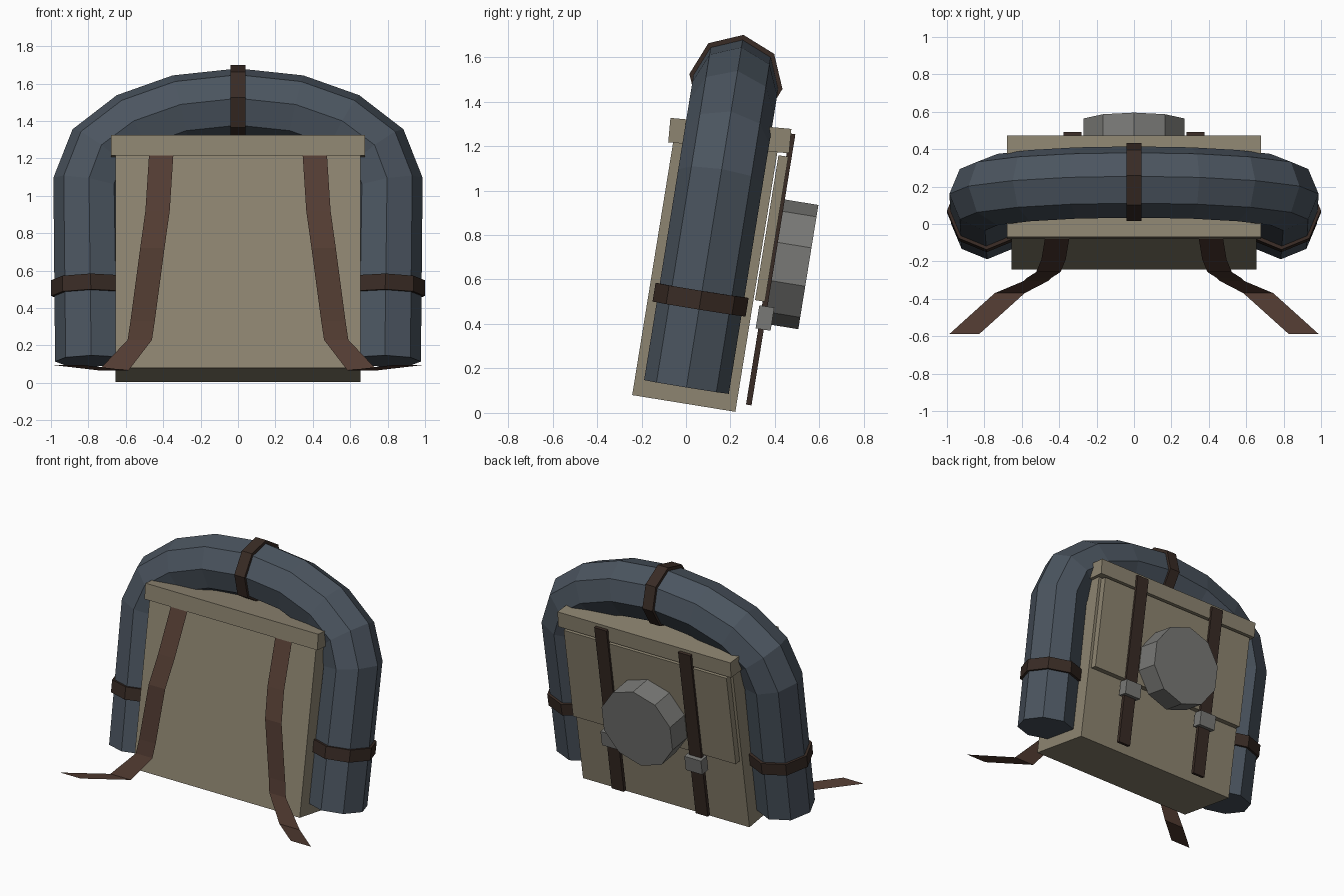
import bpy, bmesh
from math import radians, sin, cos, pi
from mathutils import Vector, Matrix

if "Cube" in bpy.data.objects:
    bpy.data.objects.remove(bpy.data.objects["Cube"])

# The whole pack leans back; parts are built upright and then tilted
LEAN = Matrix.Translation((0, -0.01, 0.0425)) @ Matrix.Rotation(radians(-9.2), 4, 'X')


def material(name, rgb):
    m = bpy.data.materials.new(name)
    m.diffuse_color = (*rgb, 1)
    m.use_nodes = True
    m.node_tree.nodes["Principled BSDF"].inputs["Base Color"].default_value = m.diffuse_color
    return m


CANVAS = material("canvas", (0.27, 0.235, 0.165))
BLANKET = material("blanket", (0.07, 0.09, 0.115))
LEATHER = material("leather", (0.085, 0.045, 0.032))
DARK = material("dark_leather", (0.04, 0.024, 0.018))
METAL = material("metal", (0.19, 0.19, 0.18))


def finish(name, bm, mat, matrix=LEAN):
    bmesh.ops.transform(bm, matrix=matrix, verts=bm.verts)
    bmesh.ops.recalc_face_normals(bm, faces=bm.faces)
    me = bpy.data.meshes.new(name)
    bm.to_mesh(me)
    bm.free()
    me.materials.append(mat)
    ob = bpy.data.objects.new(name, me)
    bpy.context.collection.objects.link(ob)
    return ob


def box(name, lo, hi, mat, matrix=LEAN):
    lo, hi = Vector(lo), Vector(hi)
    bm = bmesh.new()
    bmesh.ops.create_cube(bm, size=1)
    for v in bm.verts:
        v.co = (lo + hi) / 2 + v.co * (hi - lo)
    return finish(name, bm, mat, matrix)


def tube(name, path, r, mat, sides=8):
    """Mitred tube along an (x, z) path, with a corner on the outer rim."""
    pts = [Vector(p) for p in path]
    bm = bmesh.new()
    rings = []
    for i, p in enumerate(pts):
        a = (p - pts[max(i - 1, 0)]).normalized()
        b = (pts[min(i + 1, len(pts) - 1)] - p).normalized()
        t = (a + b).normalized()
        n = Vector((-t.y, t.x))
        rings.append([bm.verts.new((p.x + n.x * r * cos(k * 2 * pi / sides),
                                    r * sin(k * 2 * pi / sides),
                                    p.y + n.y * r * cos(k * 2 * pi / sides)))
                      for k in range(sides)])
    for ra, rb in zip(rings, rings[1:]):
        for k in range(sides):
            j = (k + 1) % sides
            bm.faces.new((ra[k], ra[j], rb[j], rb[k]))
    bm.faces.new(rings[0])
    bm.faces.new(rings[-1])
    return finish(name, bm, mat)


def ribbon(name, path, side, mat):
    """Flat strap: each path entry is centre x, y, z and width."""
    bm = bmesh.new()
    rows = [[bm.verts.new((side * (x + s * w / 2), y, z)) for s in (-1, 1)]
            for x, y, z, w in path]
    for a, b in zip(rows, rows[1:]):
        bm.faces.new((a[0], a[1], b[1], b[0]))
    return finish(name, bm, mat, Matrix())


# Bag, lid and rear flap
box("bag_body", (-0.655, -0.235, 0), (0.655, 0.235, 1.2), CANVAS)
box("bag_lid", (-0.68, -0.273, -0.055), (0.68, 0.273, 0.055), CANVAS,
    Matrix.Translation((0, 0.197, 1.247)) @ Matrix.Rotation(radians(-5.2), 4, 'X'))
box("rear_flap", (-0.64, 0.242, 0.51), (0.64, 0.287, 1.17), CANVAS)

# Bedroll arched over the bag
half = [(0.785, 0.075), (0.797, 1.035), (0.73, 1.215), (0.557, 1.345), (0.307, 1.434)]
tube("bedroll", half + [(0, 1.467)] + [(-x, z) for x, z in reversed(half)], 0.193, BLANKET)
tube("bedroll_band_top", [(0.04, 1.467), (-0.04, 1.467)], 0.212, DARK)

# Mess tin with ten sides on the back
bm = bmesh.new()
bmesh.ops.create_cone(bm, cap_ends=True, segments=10, radius1=0.283, radius2=0.283, depth=0.165)
bmesh.ops.transform(bm, matrix=Matrix.Translation((0, 0.3725, 0.695))
                    @ Matrix.Rotation(radians(90), 4, 'X'), verts=bm.verts)
finish("mess_tin", bm, METAL)

# Mirrored straps, buckles and leg bands
shoulder = [(0.41, -0.07, 1.23, 0.13), (0.43, -0.19, 0.92, 0.13), (0.458, -0.257, 0.72, 0.13),
            (0.51, -0.29, 0.33, 0.13), (0.525, -0.305, 0.23, 0.13),
            (0.665, -0.37, 0.067, 0.16), (0.907, -0.588, 0.095, 0.16)]
for side, tag in ((-1, "left"), (1, "right")):
    x = side * 0.33
    ribbon("shoulder_strap_" + tag, shoulder, side, LEATHER)
    box("rear_strap_" + tag, (x - 0.048, 0.277, 0.04), (x + 0.048, 0.302, 1.275), DARK)
    box("buckle_" + tag, (x - 0.065, 0.265, 0.385), (x + 0.065, 0.333, 0.49), METAL)
    tube("bedroll_band_" + tag, [(side * 0.787, 0.43), (side * 0.788, 0.515)], 0.212, DARK)
